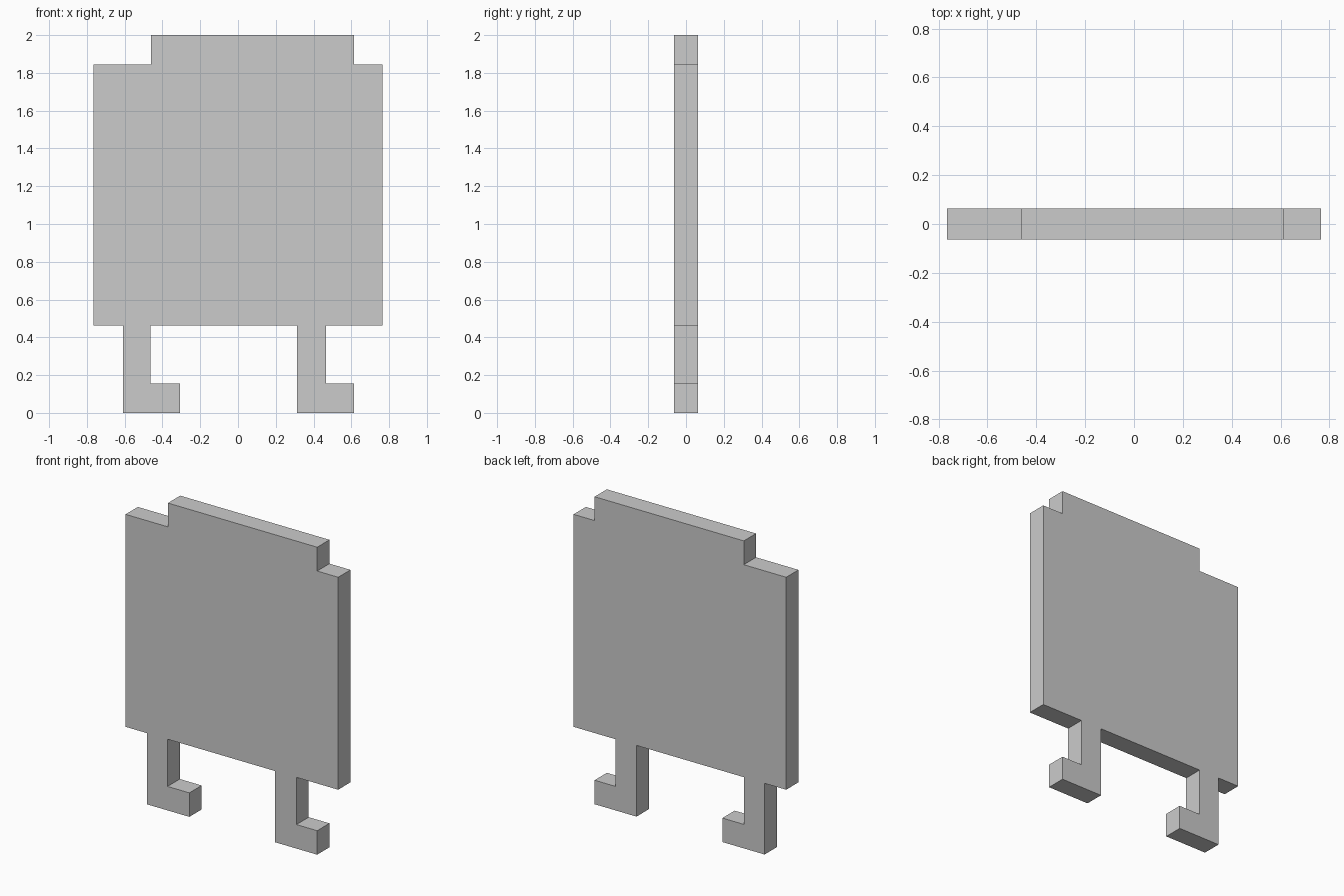
import bpy
import bmesh

if "Cube" in bpy.data.objects:
    bpy.data.objects.remove(bpy.data.objects["Cube"])

HALF_DEPTH = 0.063


def plate(name, outline):
    """Extrude a closed x-z outline into a flat plate centred on y = 0."""
    bm = bmesh.new()
    face = bm.faces.new([bm.verts.new((x, -HALF_DEPTH, z)) for x, z in outline])
    ext = bmesh.ops.extrude_face_region(bm, geom=[face])
    verts = [g for g in ext["geom"] if isinstance(g, bmesh.types.BMVert)]
    bmesh.ops.translate(bm, verts=verts, vec=(0, 2 * HALF_DEPTH, 0))
    bmesh.ops.recalc_face_normals(bm, faces=bm.faces)
    mesh = bpy.data.meshes.new(name)
    bm.to_mesh(mesh)
    bm.free()
    obj = bpy.data.objects.new(name, mesh)
    bpy.context.collection.objects.link(obj)
    return obj


# Heights of the foot top, body bottom, shoulder and crown
FOOT, BODY, SHOULDER, TOP = 0.156, 0.463, 1.845, 2.0


def leg(left, shin, toe):
    """Leg with its toe pointing to +x, traced from the body and back."""
    return [(left, BODY), (left, 0), (toe, 0), (toe, FOOT), (shin, FOOT), (shin, BODY)]


# Whole silhouette, counter-clockwise from the lower left body corner
outline = [(-0.765, BODY)]
outline += leg(-0.61, -0.463, -0.306)
outline += leg(0.312, 0.465, 0.614)
outline += [(0.765, BODY), (0.765, SHOULDER), (0.614, SHOULDER), (0.614, TOP),
            (-0.46, TOP), (-0.46, SHOULDER), (-0.765, SHOULDER)]
plate("body_with_legs", outline)
